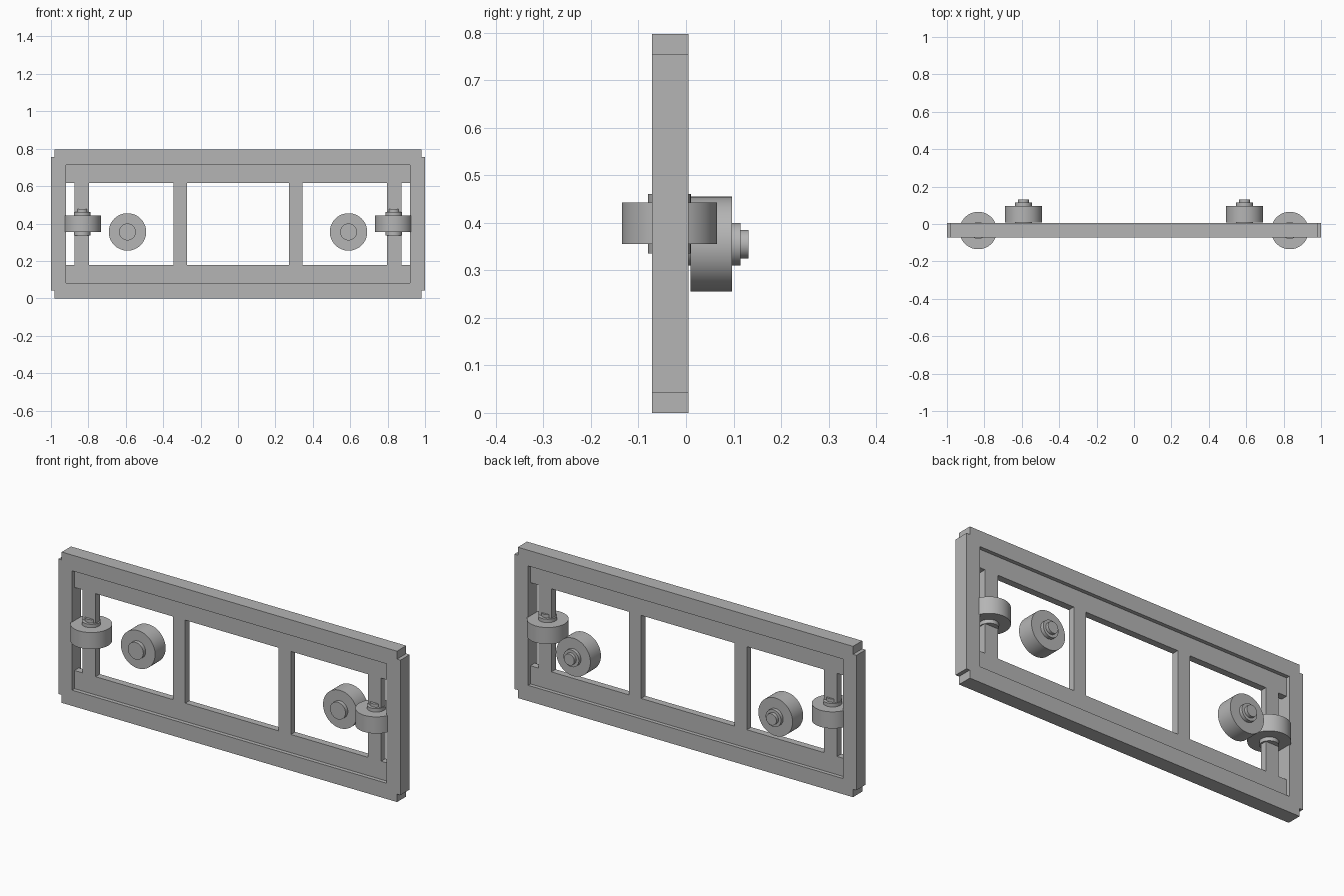
import bpy
import bmesh
import math
from mathutils import Matrix, Vector

default = bpy.data.objects.get("Cube")
if default:
    bpy.data.objects.remove(default, do_unlink=True)

grey = bpy.data.materials.new("plain grey")
grey.use_nodes = True
grey.diffuse_color = (0.46, 0.46, 0.46, 1)
grey.node_tree.nodes["Principled BSDF"].inputs["Base Color"].default_value = grey.diffuse_color


def finish(name, bm):
    bmesh.ops.recalc_face_normals(bm, faces=bm.faces)
    mesh = bpy.data.meshes.new(name)
    bm.to_mesh(mesh)
    bm.free()
    mesh.materials.append(grey)
    obj = bpy.data.objects.new(name, mesh)
    bpy.context.collection.objects.link(obj)
    return obj


def add_bar(bm, x, y, z):
    """Box given by its (low, high) range on each axis."""
    size = Vector((x[1] - x[0], y[1] - y[0], z[1] - z[0]))
    centre = Vector((sum(x), sum(y), sum(z))) / 2
    bmesh.ops.create_cube(bm, size=1, matrix=Matrix.Translation(centre) @ Matrix.Diagonal(size).to_4x4())


def mirrored(low, high):
    return [(low, high), (-high, -low)]


HEIGHT = 0.797
HALF_IN = 0.92          # half width of the outer frame's opening
HALF_RAIL = 0.98        # half length of the outer rails
SILL, INNER_SILL = 0.083, 0.179

# Outer frame: long rails, stiles and stepped edge plates
bm = bmesh.new()
depth = (-0.072, 0.005)
for z in ((0, SILL), (HEIGHT - SILL, HEIGHT)):
    add_bar(bm, (-HALF_RAIL, HALF_RAIL), depth, z)
for x in mirrored(HALF_IN, HALF_RAIL):
    add_bar(bm, x, depth, (SILL, HEIGHT - SILL))
for x in mirrored(HALF_RAIL, 1.0):
    add_bar(bm, x, depth, (0.042, HEIGHT - 0.042))
finish("outer_frame", bm)

# Recessed inner frame: two rails and four posts
bm = bmesh.new()
depth = (-0.051, -0.015)
for z in ((SILL, INNER_SILL), (HEIGHT - INNER_SILL, HEIGHT - SILL)):
    add_bar(bm, (-HALF_IN, HALF_IN), depth, z)
for x in mirrored(0.273, 0.345) + mirrored(0.797, 0.873):
    add_bar(bm, x, depth, (INNER_SILL, HEIGHT - INNER_SILL))
finish("inner_frame", bm)


# Rollers: a turned profile of wheel, hubs and end cap, as (radius, height)
PROFILE = [(0, -0.02), (0.045, -0.02), (0.045, 0), (0.1, 0), (0.1, 0.088),
           (0.045, 0.088), (0.045, 0.106), (0.03, 0.106), (0.03, 0.123), (0, 0.123)]


def roller(name, location, tilt):
    bm = bmesh.new()
    points = [bm.verts.new((r, 0, h)) for r, h in PROFILE]
    edges = [bm.edges.new(pair) for pair in zip(points, points[1:])]
    bmesh.ops.spin(bm, geom=points + edges, axis=(0, 0, 1), cent=(0, 0, 0),
                   angle=math.tau, steps=64, use_duplicate=False)
    bmesh.ops.remove_doubles(bm, verts=bm.verts, dist=0.0001)
    bm.transform(Matrix.Translation(location) @ Matrix.Rotation(tilt, 4, "X"))
    obj = finish(name, bm)
    bpy.ops.object.select_all(action="DESELECT")
    obj.select_set(True)
    bpy.context.view_layer.objects.active = obj
    bpy.ops.object.shade_smooth_by_angle(angle=math.radians(30))


for side, sign in (("left", 1), ("right", -1)):
    roller(side + "_post_roller", (sign * 0.833, -0.035, 0.355), 0)
    roller(side + "_back_roller", (sign * 0.591, 0.009, 0.355), -math.pi / 2)
